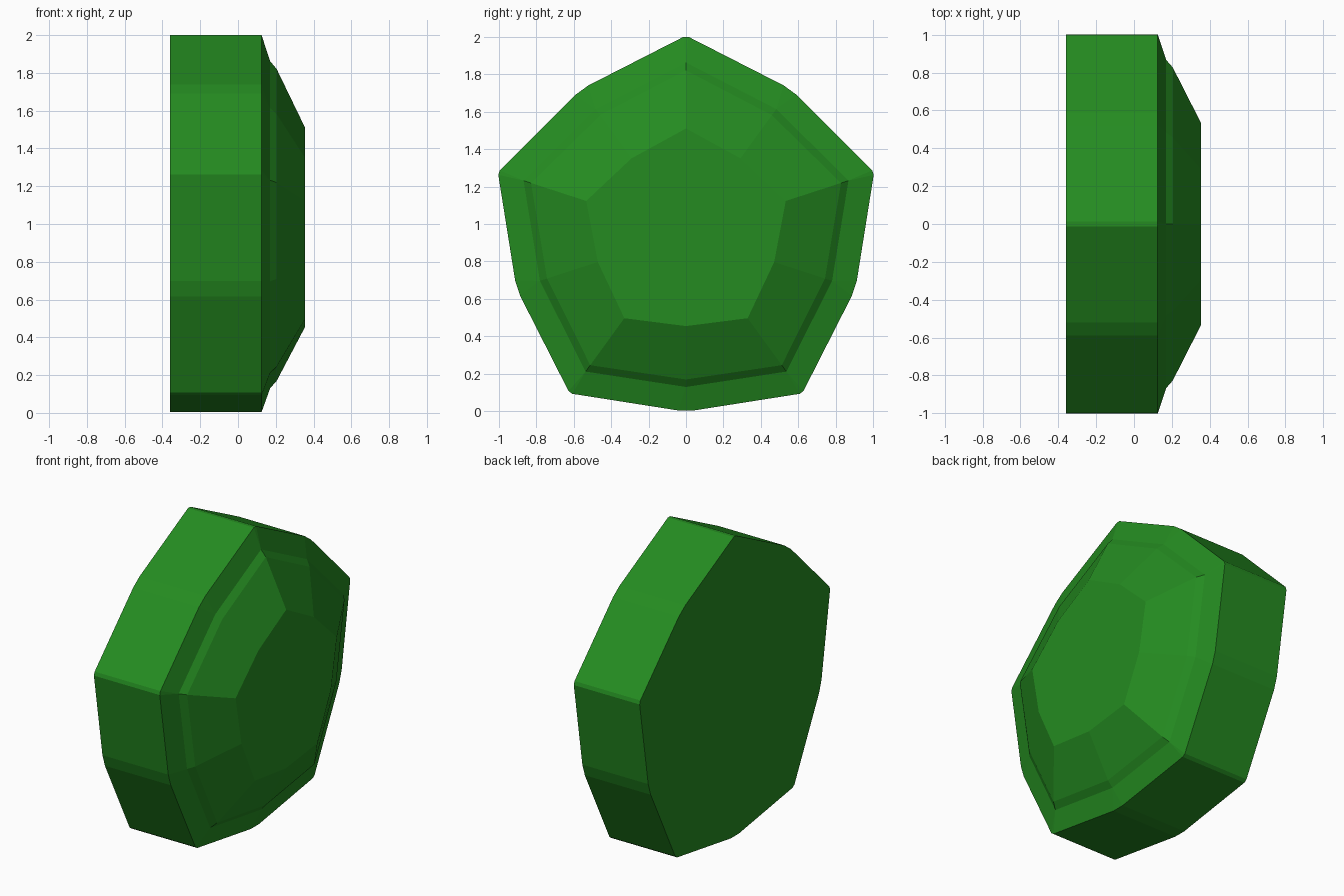
import bpy, bmesh
from math import sin, cos, pi
from mathutils import Vector

if "Cube" in bpy.data.objects:
    bpy.data.objects.remove(bpy.data.objects["Cube"])

CENTRE_Z = 0.95


def ring(bm, x, tip, valley, tip_cut=0.0, valley_cut=0.0):
    """Ten-cornered, slightly star-like ring in the YZ plane with chamfered corners."""
    pts = [Vector((x, r * sin(i * pi / 5), CENTRE_Z + r * cos(i * pi / 5)))
           for i, r in enumerate([tip, valley] * 5)]
    verts = []
    for i, p in enumerate(pts):
        cut = valley_cut if i % 2 else tip_cut
        for q in (pts[i - 1], pts[(i + 1) % 10]):
            verts.append(bm.verts.new(p + (q - p).normalized() * cut))
    return verts


bm = bmesh.new()
# straight body, shallow shoulder, small bevel, then the sloping crown
rings = [ring(bm, -0.36, 1.056, 0.952, 0.014, 0.043),
         ring(bm, 0.125, 1.056, 0.952, 0.014, 0.043),
         ring(bm, 0.17, 0.912, 0.82),
         ring(bm, 0.205, 0.87, 0.78),
         ring(bm, 0.355, 0.56, 0.495)]
for a, b in zip(rings, rings[1:]):
    for i in range(20):
        j = (i + 1) % 20
        bm.faces.new((a[i], a[j], b[j], b[i]))
# flat back and flat front facet
bm.faces.new(rings[0])
bm.faces.new(rings[-1])
bmesh.ops.remove_doubles(bm, verts=bm.verts[:], dist=0.0005)
bmesh.ops.recalc_face_normals(bm, faces=bm.faces[:])

mesh = bpy.data.meshes.new("faceted_gem")
bm.to_mesh(mesh)
bm.free()
gem = bpy.data.objects.new("faceted_gem", mesh)
bpy.context.collection.objects.link(gem)

green = bpy.data.materials.new("green")
green.diffuse_color = (0.018, 0.26, 0.015, 1)
green.use_nodes = True
green.node_tree.nodes["Principled BSDF"].inputs["Base Color"].default_value = green.diffuse_color
mesh.materials.append(green)
